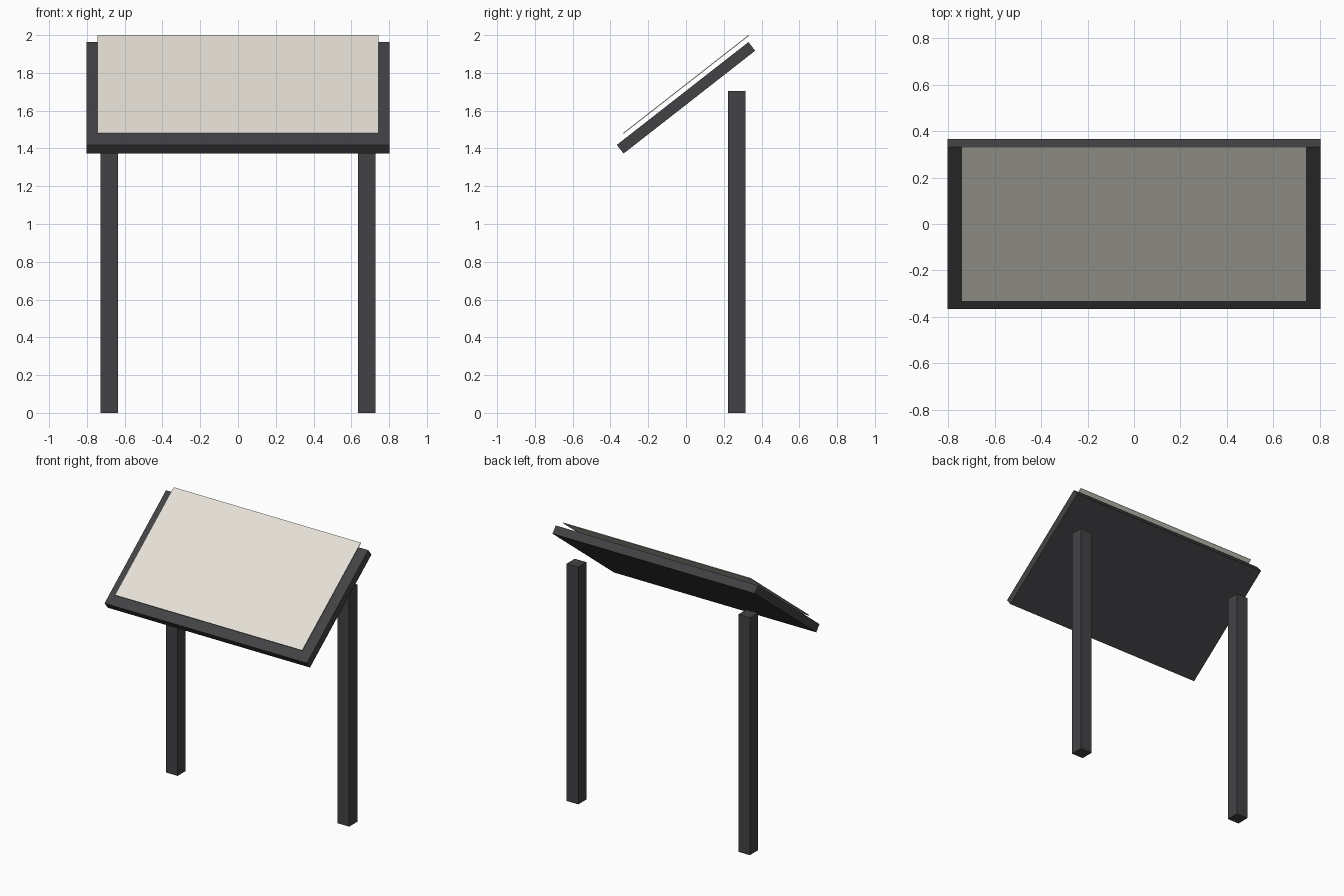
import bpy, math

if "Cube" in bpy.data.objects:
    bpy.data.objects.remove(bpy.data.objects["Cube"])

TILT = math.radians(38.0)

def material(name, rgb):
    m = bpy.data.materials.new(name)
    m.diffuse_color = (*rgb, 1)
    m.use_nodes = True
    m.node_tree.nodes["Principled BSDF"].inputs["Base Color"].default_value = m.diffuse_color
    return m

dark = material("dark_metal", (0.055, 0.055, 0.06))
cream = material("cream_panel", (0.78, 0.75, 0.68))

def box(name, center, size, mat, tilt=0.0):
    bpy.ops.mesh.primitive_cube_add(size=1, location=center, rotation=(tilt, 0, 0))
    ob = bpy.context.object
    ob.name = name
    ob.scale = size
    ob.data.materials.append(mat)
    return ob

# two upright posts near the back edge
for side, sx in (("left", -1), ("right", 1)):
    box(side + "_post", (sx * 0.681, 0.268, 0.8515), (0.092, 0.092, 1.703), dark)

# sloping backing board
box("backing_board", (0, 0, 1.668), (1.606, 0.884, 0.058), dark, TILT)

# thin display panel held just above the board
box("display_panel", (0, 0, 1.739), (1.486, 0.844, 0.005), cream, TILT)
